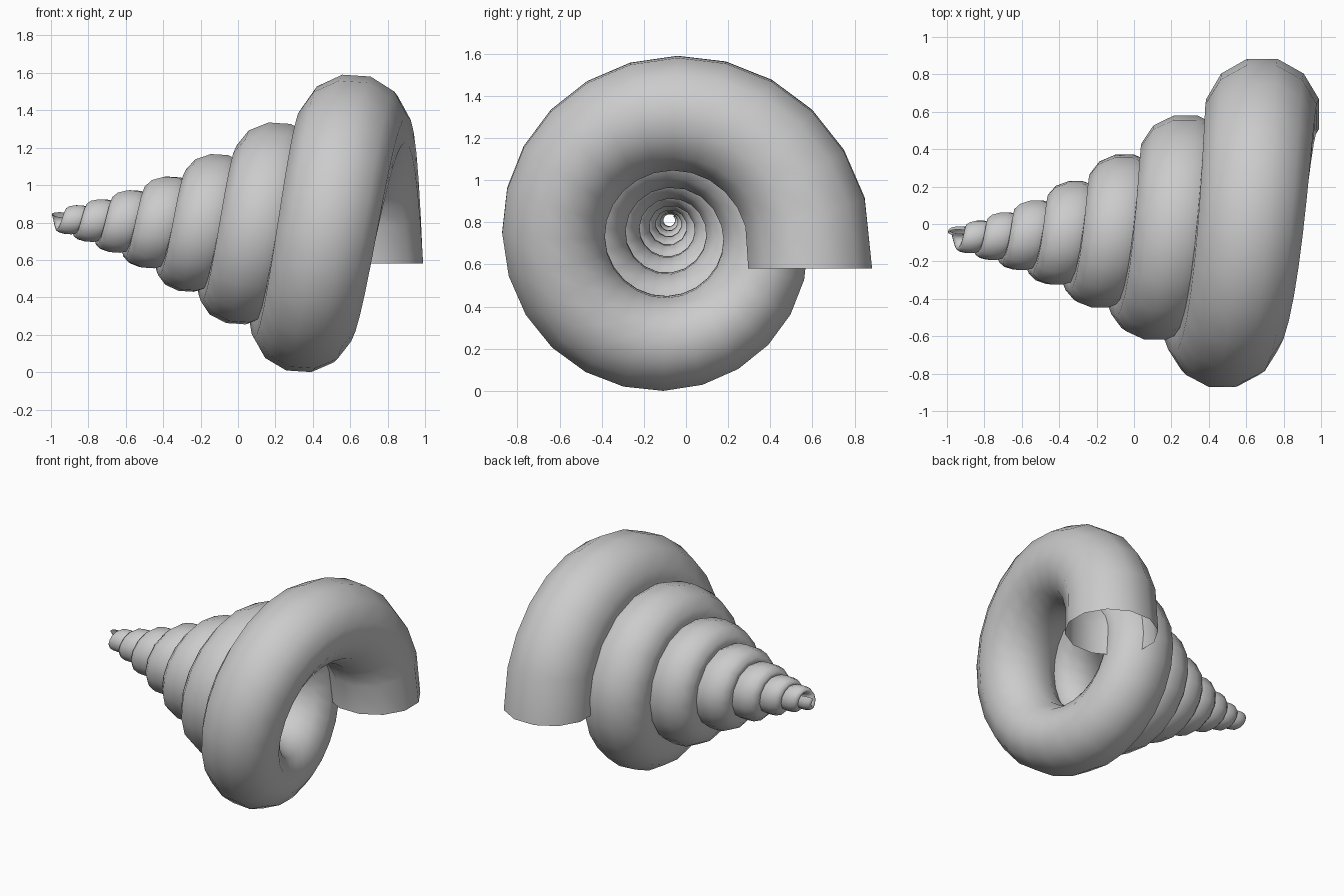
import bpy, bmesh, math
from mathutils import Matrix, Vector

if "Cube" in bpy.data.objects:
    bpy.data.objects.remove(bpy.data.objects["Cube"])

SIDES = 12
TILT = Matrix.Rotation(0.065, 3, 'Y')      # shell axis dips slightly to the right
ORIGIN = Vector((0.0, -0.077, 0.75))


def ring(v):
    """Cross-section of the tube, v turns back from the mouth."""
    outer = 0.966 * 0.683 ** v
    xc = -1.364 + 2.05 * 0.8 ** v
    half_x = 0.305 * 0.785 ** v
    phi = 2 * math.pi * v
    pts = []
    for i in range(SIDES):
        a = 2 * math.pi * (i + 0.5) / SIDES
        r = outer * (0.69 + 0.315 * math.cos(a))
        x = xc + half_x * 1.02 * math.sin(a)
        pts.append(ORIGIN + TILT @ Vector((x, r * math.cos(phi), r * math.sin(phi))))
    return pts


# ring positions: fine on the big whorl, coarser towards the tip
turns = [-0.02]
v = 0.035
while v < 7.2:
    turns.append(v)
    v += 1 / 24 if v < 1 else (1 / 18 if v < 3 else 1 / 12)

bm = bmesh.new()
rings = []
for n, v in enumerate(turns):
    pts = ring(v)
    if n == 0:                              # flat horizontal mouth
        for p in pts:
            p.z = 0.58
    rings.append([bm.verts.new(p) for p in pts])

# skin the open tube
for a, b in zip(rings, rings[1:]):
    for i in range(SIDES):
        j = (i + 1) % SIDES
        bm.faces.new((a[i], a[j], b[j], b[i]))
bmesh.ops.recalc_face_normals(bm, faces=bm.faces)
for f in bm.faces:
    f.smooth = True

mesh = bpy.data.meshes.new("spiral_shell")
bm.to_mesh(mesh)
bm.free()
shell = bpy.data.objects.new("spiral_shell", mesh)
bpy.context.collection.objects.link(shell)
